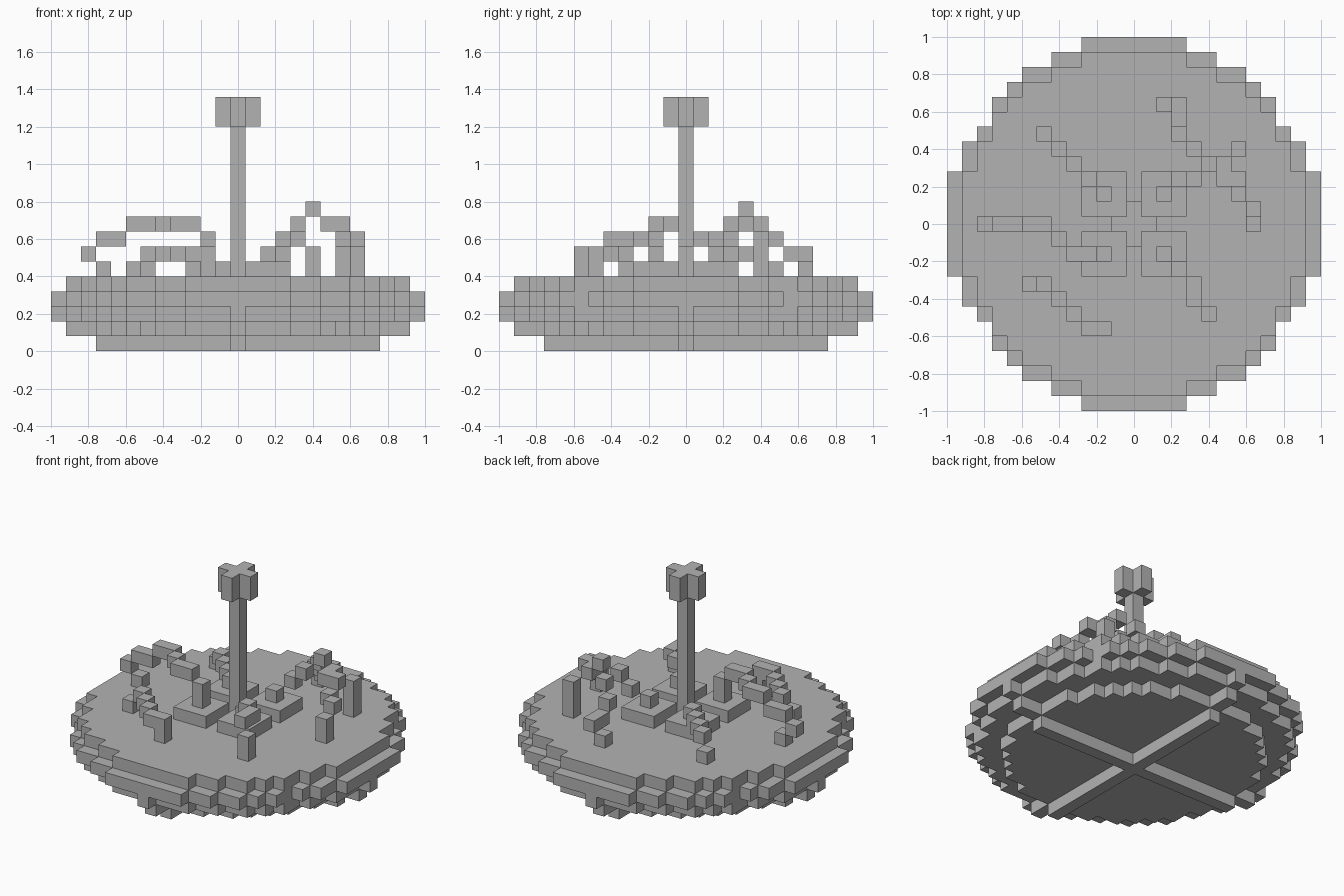
import bpy
import bmesh
from math import radians
from mathutils import Vector

UNIT = 0.08  # edge length of one block

default = bpy.data.objects.get("Cube")
if default:
    bpy.data.objects.remove(default, do_unlink=True)

# One plain grey for everything
grey = bpy.data.materials.new("stone_grey")
grey.use_nodes = True
grey.diffuse_color = (0.45, 0.45, 0.45, 1)
grey.node_tree.nodes["Principled BSDF"].inputs["Base Color"].default_value = grey.diffuse_color


def build_blocks(name, cells):
    """Make one object from grid cells, keeping only the outer skin."""
    cells = set(cells)
    bm = bmesh.new()
    for cell in cells:
        centre = Vector(cell) + Vector((0, 0, 0.5))
        for axis in range(3):
            for sign in (-1, 1):
                neighbour = list(cell)
                neighbour[axis] += sign
                if tuple(neighbour) in cells:
                    continue
                normal, u = Vector((0, 0, 0)), Vector((0, 0, 0))
                normal[axis] = sign / 2
                u[(axis + 1) % 3] = 0.5
                v = normal.cross(u) * 2
                corners = (-u - v, u - v, u + v, v - u)
                bm.faces.new([bm.verts.new((centre + normal + c) * UNIT) for c in corners])
    bmesh.ops.remove_doubles(bm, verts=bm.verts[:], dist=UNIT / 100)
    bmesh.ops.dissolve_limit(bm, angle_limit=radians(1), verts=bm.verts[:],
                             edges=bm.edges[:], use_dissolve_boundaries=False)
    mesh = bpy.data.meshes.new(name)
    bm.to_mesh(mesh)
    bm.free()
    mesh.materials.append(grey)
    obj = bpy.data.objects.new(name, mesh)
    bpy.context.collection.objects.link(obj)
    return obj


def disc(radius, level):
    """Round layer of blocks."""
    reach = range(-int(radius), int(radius) + 1)
    return {(x, y, level) for x in reach for y in reach
            if x * x + y * y <= radius * radius}


def cross(reach, level):
    """Plus-shaped layer of blocks along both axes."""
    span = range(-reach, reach + 1)
    return {(n, 0, level) for n in span} | {(0, n, level) for n in span}


def post(x, y, bottom, top):
    """Upright column of blocks."""
    return [(x, y, z) for z in range(bottom, top + 1)]


# Round stepped island, with ribs crossing underneath
rim = {c for c in disc(12.5, 3) if (abs(c[0]), abs(c[1])) != (10, 7)}
island = disc(9.5, 1) | disc(11.5, 2) | rim | disc(11.5, 4)
ribs = cross(9, 0) | cross(11, 1) | cross(12, 2)
build_blocks("island_with_ribs", island | ribs)

# Central pole with a plus-shaped head
build_blocks("pole", post(0, 0, 5, 14))
build_blocks("pole_head", cross(1, 15) | cross(1, 16))

# Four square pads around the pole
for side, sx in (("left", 1), ("right", -1)):
    for end, sy in (("back", 1), ("front", -1)):
        build_blocks(f"{end}_{side}_pad",
                     {(sx * x, sy * y, 5) for x in (1, 2, 3) for y in (1, 2, 3)})

# Arching roots that rise from the pads and bend down to the ground
build_blocks("right_root", post(-2, -2, 6, 7) + [
    (-3, -2, 8), (-4, -2, 8), (-5, -1, 8), (-6, 0, 8), (-7, 0, 8),
    (-8, 0, 7), (-9, 0, 7), (-10, 0, 6), (-9, 0, 5)])

build_blocks("front_right_root", post(-2, -7, 5, 6) + [
    (-3, -7, 6), (-4, -6, 6), (-5, -5, 6), (-6, -4, 6), (-7, -4, 5)])

build_blocks("front_left_root", post(5, -6, 5, 6) + [
    (2, -2, 6), (3, -3, 7), (4, -4, 7), (4, -5, 7)])

build_blocks("back_right_root", [
    (-2, 2, 6), (-3, 3, 6), (-4, 4, 6), (-5, 5, 6), (-6, 6, 5)])

# Tallest root: one stem that splits into three branches
build_blocks("back_left_stem", [(2, 2, 6), (3, 3, 7), (4, 3, 8), (5, 4, 9)])
build_blocks("back_branch", [
    (4, 5, 8), (3, 6, 7), (3, 7, 6), (3, 8, 6), (2, 8, 5)])
build_blocks("middle_branch", [(6, 4, 8)] + post(7, 5, 5, 7))
build_blocks("left_branch", [
    (6, 3, 8), (7, 3, 8), (7, 2, 7), (8, 1, 7)] + post(8, 0, 5, 6))
